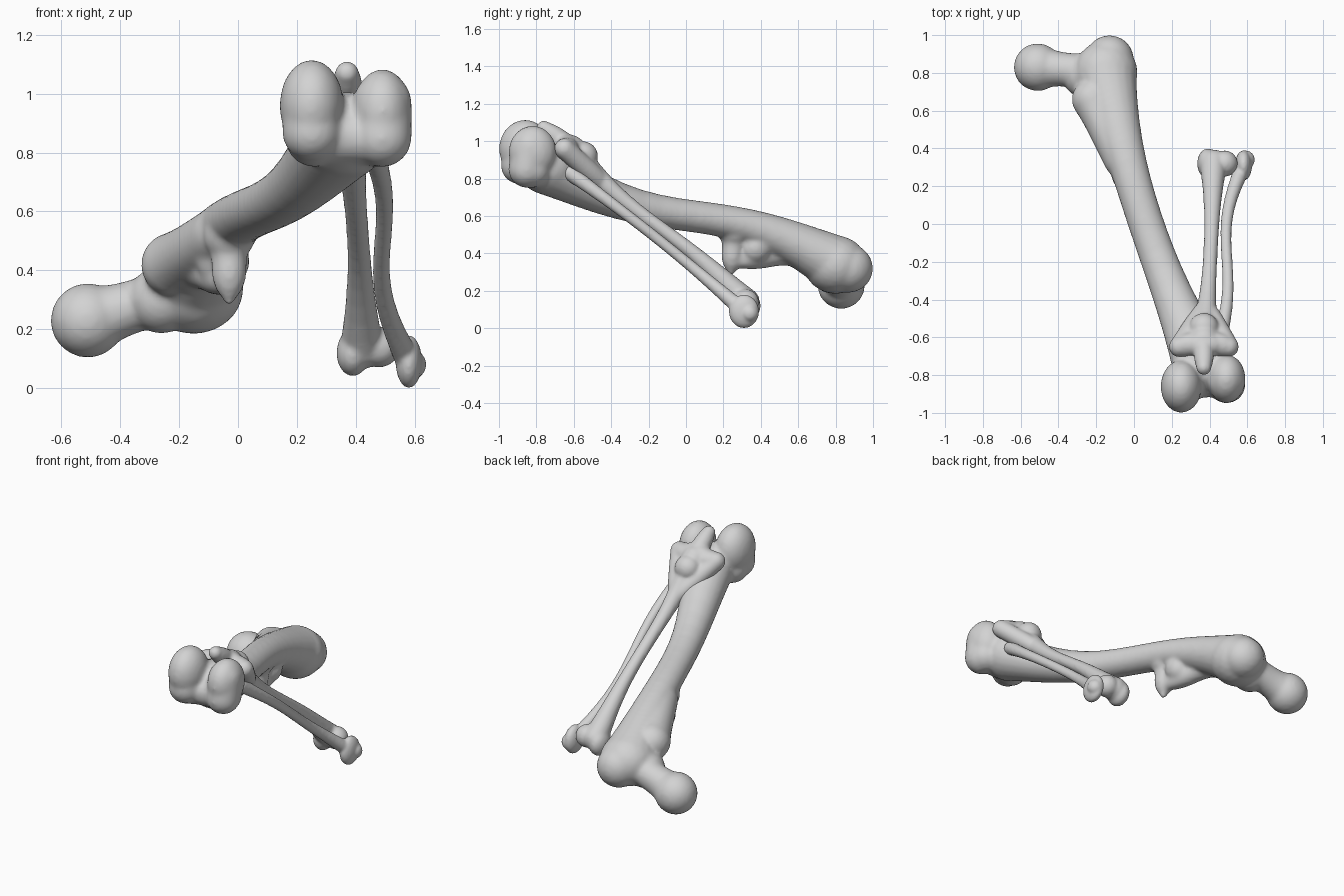
import bpy, bmesh, math
from mathutils import Vector, Matrix

STEPS = 16
SIDES = 20
NONE = Vector()

cube = bpy.data.objects.get("Cube")
if cube:
    bpy.data.objects.remove(cube, do_unlink=True)


def make_material(name, grey):
    material = bpy.data.materials.new(name)
    material.use_nodes = True
    colour = (grey, grey, grey, 1)
    material.diffuse_color = colour
    material.node_tree.nodes["Principled BSDF"].inputs["Base Color"].default_value = colour
    return material


def knob(bm, centre, radius, stretch=(1, 1, 1)):
    """Rounded swelling with its own stretch along each axis."""
    shape = Matrix.Diagonal(Vector(stretch) * radius).to_4x4()
    bmesh.ops.create_icosphere(bm, subdivisions=3, radius=1,
                               matrix=Matrix.Translation(centre) @ shape)


def strut(bm, start, end, radii, bow=NONE, sway=NONE, flat=1):
    """Round-ended tube, waisted in the middle, bent by a bow and an S-shaped sway."""
    first, waist, last = radii
    along = (end - start).normalized()
    side = Vector((1, 0, 0)) if abs(along.x) < 0.7 else Vector((0, 1, 0))
    side = (side - along * side.dot(along)).normalized()
    up = along.cross(side)
    rings = []
    for step in range(STEPS + 1):
        t = step / STEPS
        centre = (start.lerp(end, t) + bow * math.sin(math.pi * t)
                  + sway * math.sin(math.tau * t))
        tip = first if t < 0.5 else last
        radius = waist + (tip - waist) * abs(1 - 2 * t) ** 2.5
        angles = [math.tau * k / SIDES for k in range(SIDES)]
        rings.append([bm.verts.new(centre + side * radius * math.cos(a)
                                   + up * radius * flat * math.sin(a)) for a in angles])
    for ring, following in zip(rings, rings[1:]):
        for k in range(SIDES):
            n = (k + 1) % SIDES
            bm.faces.new((ring[k], ring[n], following[n], following[k]))
    bm.faces.new(reversed(rings[0]))
    bm.faces.new(rings[-1])
    knob(bm, start, first, (1, 1, flat))
    knob(bm, end, last, (1, 1, flat))


def finish(bm, name, voxel, smoothing):
    """Fuse the overlapping pieces into one smooth bone."""
    bmesh.ops.recalc_face_normals(bm, faces=bm.faces)
    mesh = bpy.data.meshes.new(name)
    bm.to_mesh(mesh)
    bm.free()
    mesh.materials.append(bone)
    mesh.shade_smooth()
    obj = bpy.data.objects.new(name, mesh)
    bpy.context.collection.objects.link(obj)
    fuse = obj.modifiers.new("fuse", 'REMESH')
    fuse.mode = 'VOXEL'
    fuse.voxel_size = voxel
    fuse.use_smooth_shade = True
    soften = obj.modifiers.new("soften", 'SMOOTH')
    soften.factor = 0.5
    soften.iterations = smoothing


bone = make_material("bone_grey", 0.65)

# Landmarks
hip = Vector((-0.15, 0.8, 0.34))
ball = Vector((-0.51, 0.83, 0.23))
flange = Vector((-0.22, 0.66, 0.42))
knee = Vector((0.36, -0.74, 0.86))
spur = Vector((-0.03, 0.24, 0.3))
plate = Vector((0.37, -0.62, 0.95))
shin_neck = Vector((0.38, -0.44, 0.77))
ankle = Vector((0.42, 0.32, 0.14))
calf_top = Vector((0.45, -0.62, 0.83))
calf_foot = Vector((0.58, 0.31, 0.09))

# Thigh bone: shaft, ball and neck, outer hip knob and tapering inner flange
bm = bmesh.new()
strut(bm, hip, knee, (0.17, 0.095, 0.16), Vector((-0.05, 0, 0)), Vector((0, 0, 0.05)), 0.92)
strut(bm, ball, hip, (0.127, 0.09, 0.14))
knob(bm, hip + Vector((0.02, 0.07, -0.02)), 0.13)
knob(bm, hip + Vector((-0.11, -0.02, -0.04)), 0.115)
strut(bm, flange, flange + Vector((0.16, -0.32, 0.1)), (0.11, 0.1, 0.1))

# Spur under the shaft, with a ridge and a web filling the corner
strut(bm, spur, spur + Vector((0, 0.02, 0.22)), (0.02, 0.06, 0.09))
strut(bm, spur + Vector((0, 0.04, 0.06)), hip + Vector((0, -0.2, 0.08)), (0.04, 0.065, 0.1))
knob(bm, spur + Vector((-0.02, 0.13, 0.13)), 0.09)

# Knee knuckles, the inner one larger, each deepened by an upright roll
for side in (-1, 1):
    size = 0.15 - 0.006 * side
    knuckle = knee + Vector((0.01 + 0.12 * side, -0.1 + 0.02 * side, 0.09 - 0.01 * side))
    knob(bm, knuckle, size, (0.7, 0.9, 1))
    strut(bm, knuckle + Vector((0, -0.01, 0.03)), knuckle + Vector((0, -0.03, -0.09)),
          (0.1, 0.1, 0.1))
strut(bm, knee + Vector((-0.1, -0.1, -0.01)), knee + Vector((0.12, -0.08, -0.01)),
      (0.1, 0.09, 0.1))
finish(bm, "thigh_bone", 0.012, 9)

# Shin bone: slender shaft, front crest and broad upper plate
bm = bmesh.new()
strut(bm, plate, ankle, (0.085, 0.038, 0.075), Vector((0.01, 0, 0)), Vector((0, 0, -0.02)))
strut(bm, plate + Vector((0, -0.14, 0.12)), plate + Vector((0, 0.07, -0.03)), (0.04, 0.055, 0.08))
knob(bm, plate + Vector((0, -0.02, 0.01)), 0.09, (1.4, 0.8, 0.9))

# Side lobes of the plate, tapering down into the shaft
for side in (-1, 1):
    lobe = plate + Vector((0.13 * side, -0.03, 0.01))
    strut(bm, plate, lobe, (0.08, 0.065, 0.055))
    strut(bm, lobe, shin_neck, (0.055, 0.055, 0.045))

# Ankle knob and shelf
knob(bm, ankle + Vector((-0.03, 0, -0.02)), 0.08, (0.7, 1, 1))
knob(bm, ankle + Vector((0.06, 0, 0)), 0.07)
finish(bm, "shin_bone", 0.009, 8)

# Calf bone: thin strut beside the shin, ending in a lopsided foot
bm = bmesh.new()
strut(bm, calf_top, calf_foot, (0.042, 0.029, 0.045),
      Vector((-0.025, 0, 0.02)), Vector((0.03, 0, 0)))
knob(bm, calf_foot, 0.09, (0.5, 0.9, 1))
knob(bm, calf_foot + Vector((0.01, 0.03, -0.01)), 0.05)
finish(bm, "calf_bone", 0.008, 5)
